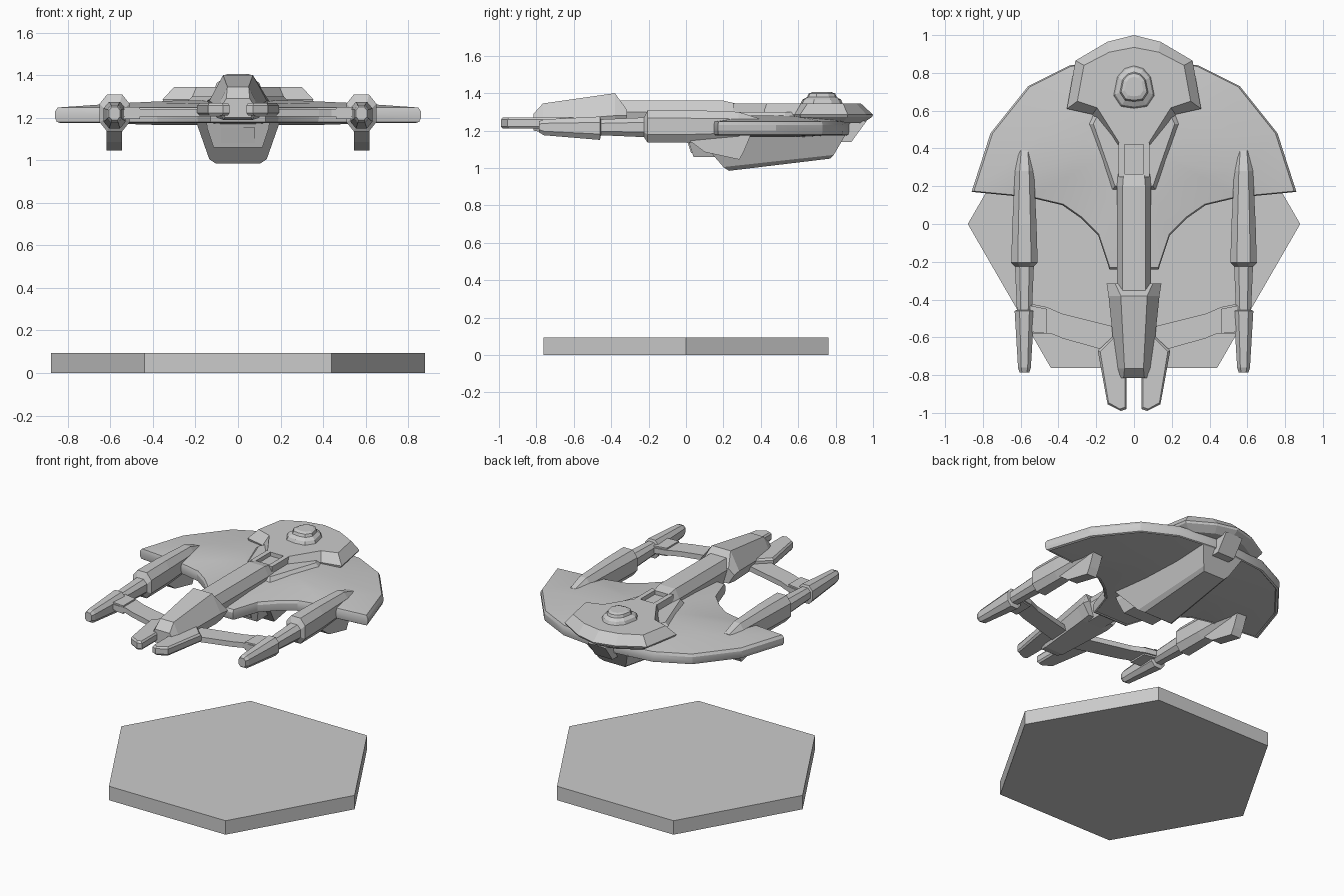
import bpy, bmesh, math

old = bpy.data.objects.get("Cube")
if old:
    bpy.data.objects.remove(old, do_unlink=True)

GREY = (0.6, 0.6, 0.6, 1.0)
mat = bpy.data.materials.new("hull_grey")
mat.use_nodes = True
mat.diffuse_color = GREY
bsdf = mat.node_tree.nodes["Principled BSDF"]
bsdf.inputs["Base Color"].default_value = GREY
bsdf.inputs["Roughness"].default_value = 0.7


def loft(name, rings, smooth=False):
    """Skin a list of equal-length rings and close both ends."""
    bm = bmesh.new()
    loops = [[bm.verts.new(p) for p in ring] for ring in rings]
    n = len(loops[0])
    for a, b in zip(loops, loops[1:]):
        for i in range(n):
            j = (i + 1) % n
            bm.faces.new((a[i], a[j], b[j], b[i]))
    bm.faces.new(loops[0])
    bm.faces.new(loops[-1])
    bmesh.ops.recalc_face_normals(bm, faces=bm.faces)
    mesh = bpy.data.meshes.new(name)
    bm.to_mesh(mesh)
    bm.free()
    mesh.materials.append(mat)
    obj = bpy.data.objects.new(name, mesh)
    bpy.context.collection.objects.link(obj)
    if smooth:
        bpy.ops.object.select_all(action="DESELECT")
        obj.select_set(True)
        bpy.context.view_layer.objects.active = obj
        bpy.ops.object.shade_smooth_by_angle(angle=math.radians(20))
    return obj


def full(half):
    """Mirror a half outline (front to back) into a closed one."""
    return half + [(-x, y) for x, y in reversed(half) if x > 0]


def level(outline, z, s=1.0, cy=0.0):
    return [(x * s, cy + (y - cy) * s, z) for x, y in outline]


def plate(name, outline, z0, z1, side=1):
    pts = [(x * side, y) for x, y in outline]
    return loft(name, [level(pts, z0), level(pts, z1)])


def hexagon(y, wt, wm, wb, zt, zm, zb):
    """Six-sided cross-section across the hull."""
    return [(-wt, y, zt), (wt, y, zt), (wm, y, zm), (wb, y, zb), (-wb, y, zb), (-wm, y, zm)]


def octagon(cx, y, w, zb, zt):
    h = (zt - zb) / 2
    c, k = (zt + zb) / 2, 0.5
    pts = [(k, 1), (1, k), (1, -k), (k, -1), (-k, -1), (-1, -k), (-1, k), (-k, 1)]
    return [(cx + w * a, y, c + h * b) for a, b in pts]


def box(name, x0, x1, y0, y1, z0, z1):
    return plate(name, [(x0, y0), (x1, y0), (x1, y1), (x0, y1)], z0, z1)


# Display base
hexa = [(0.88 * math.cos(math.radians(60 * i)), 0.88 * math.sin(math.radians(60 * i))) for i in range(6)]
plate("display_base", hexa, 0, 0.095)

# Broad crescent wing
wing = full([(0, 0.88), (0.34, 0.84), (0.56, 0.73), (0.76, 0.48), (0.86, 0.17), (0.55, 0.14),
             (0.38, 0.10), (0.28, 0.03), (0.19, -0.06), (0.13, -0.24), (0, -0.24)])
wing_levels = [(0.4, 1.165), (0.96, 1.18), (0.97, 1.175), (0.99, 1.18), (1, 1.2), (1, 1.23),
               (0.985, 1.248), (0.65, 1.268), (0.35, 1.28)]
loft("wing", [level(wing, z, s, 0.45) for s, z in wing_levels], smooth=True)

# Command head with flared rim and raised bridge
rim = full([(0, 1.0), (0.14, 0.965), (0.31, 0.865), (0.355, 0.61), (0.22, 0.58), (0.09, 0.42)])
crown = full([(0, 0.935), (0.13, 0.91), (0.265, 0.84), (0.3, 0.65), (0.195, 0.615), (0.072, 0.42)])
loft("command_head", [level(rim, 1.24, 0.82, 0.7), level(rim, 1.272, 0.98, 0.7),
                      level(rim, 1.285), level(crown, 1.345)])
bridge = full([(0, 0.84), (0.05, 0.825), (0.09, 0.78), (0.11, 0.68), (0.07, 0.62), (0, 0.61)])
loft("bridge", [level(bridge, z, s, 0.73) for s, z in
                [(1, 1.34), (0.9, 1.365), (0.68, 1.38), (0.62, 1.398), (0.45, 1.405)]])

# Neck collar, recess floor and rails
collar = full([(0, 0.64), (0.2, 0.64), (0.245, 0.53), (0.115, 0.18), (0, 0.18)])
collar_top = full([(0, 0.64), (0.17, 0.62), (0.215, 0.53), (0.1, 0.2), (0, 0.2)])
loft("neck_collar", [level(collar, 1.24), level(collar, 1.27), level(collar_top, 1.3)])
box("neck_floor", -0.07, 0.07, 0.2, 0.44, 1.24, 1.318)
for side, label in ((1, "left"), (-1, "right")):
    box("neck_rail_" + label, *sorted((0.05 * side, 0.082 * side)), 0.25, 0.43, 1.28, 1.345)

# Spine and tail hump
loft("spine", [hexagon(-0.5, 0.06, 0.09, 0.06, 1.36, 1.3, 1.2),
               hexagon(0.2, 0.06, 0.09, 0.06, 1.36, 1.3, 1.2),
               hexagon(0.265, 0.055, 0.085, 0.06, 1.345, 1.3, 1.2)])
loft("tail_hump", [hexagon(-0.815, 0.055, 0.08, 0.06, 1.29, 1.25, 1.2),
                   hexagon(-0.765, 0.05, 0.095, 0.07, 1.345, 1.25, 1.19),
                   hexagon(-0.38, 0.07, 0.135, 0.1, 1.4, 1.28, 1.2),
                   hexagon(-0.315, 0.1, 0.145, 0.1, 1.31, 1.28, 1.21)])

# Belly pod with stepped rear block and panel


def slant(wt, yt, zt, wm, ym, zm, wb, yb, zb):
    return [(-wt, yt, zt), (wt, yt, zt), (wm, ym, zm), (wb, yb, zb), (-wb, yb, zb), (-wm, ym, zm)]


loft("belly_pod", [slant(0.2, 0.04, 1.19, 0.135, 0.2, 1.005, 0.105, 0.23, 0.985),
                   slant(0.16, 0.86, 1.19, 0.1, 0.79, 1.07, 0.08, 0.77, 1.05)])
loft("pod_rear_block", [slant(0.15, 0.0, 1.19, 0.145, 0.01, 1.15, 0.115, 0.04, 1.06),
                        slant(0.15, 0.3, 1.19, 0.145, 0.3, 1.15, 0.115, 0.3, 1.06)])
loft("pod_rear_panel", [[(-0.08, y, 1.155), (0.08, y, 1.155), (0.08, y + 0.025, 1.08), (-0.08, y + 0.025, 1.08)]
                        for y in (0.002, 0.012)])

# Tilted dish housing under the nose
dish = [(0.83, 1.14), (0.885, 1.14), (0.965, 1.25), (0.91, 1.26), (0.8, 1.19)]
loft("nose_dish", [[(x, y, z) for y, z in dish] for x in (-0.065, 0.065)])

# Paired engines, chin prows, struts and tail fins
engine = [(0.39, 0.035, 1.2, 1.265), (0.28, 0.05, 1.15, 1.3), (0.0, 0.064, 1.135, 1.31),
          (-0.205, 0.07, 1.135, 1.31), (-0.225, 0.05, 1.165, 1.27), (-0.455, 0.04, 1.175, 1.26),
          (-0.46, 0.052, 1.15, 1.275), (-0.76, 0.034, 1.175, 1.26), (-0.785, 0.026, 1.19, 1.25)]
prow = [(0.0, 1.16), (0.1, 1.085), (0.285, 1.045), (0.31, 1.09), (0.36, 1.21)]
strut = [(0.56, -0.42), (0.46, -0.44), (0.38, -0.475), (0.08, -0.55),
         (0.08, -0.69), (0.38, -0.605), (0.44, -0.58), (0.56, -0.58)]
shoulder = [(0.56, -0.43), (0.46, -0.45), (0.46, -0.58), (0.56, -0.57)]
fin = [(0.04, -0.98), (0.07, -0.99), (0.14, -0.955), (0.192, -0.67), (0.1, -0.585), (0.04, -0.6)]
for side, label in ((1, "left"), (-1, "right")):
    loft("engine_" + label, [octagon(0.58 * side, *s) for s in engine])
    loft("engine_prow_" + label, [[(x * side, y, z) for y, z in prow] for x in (0.545, 0.618)])
    plate("strut_" + label, strut, 1.205, 1.24, side)
    plate("strut_shoulder_" + label, shoulder, 1.195, 1.25, side)
    pts = [(x * side, y) for x, y in fin]
    inner = [(0.1 * side + (x - 0.1 * side) * 0.86, -0.78 + (y + 0.78) * 0.95) for x, y in pts]
    loft("tail_fin_" + label, [level(inner, 1.21), level(pts, 1.222), level(pts, 1.258), level(inner, 1.27)])
